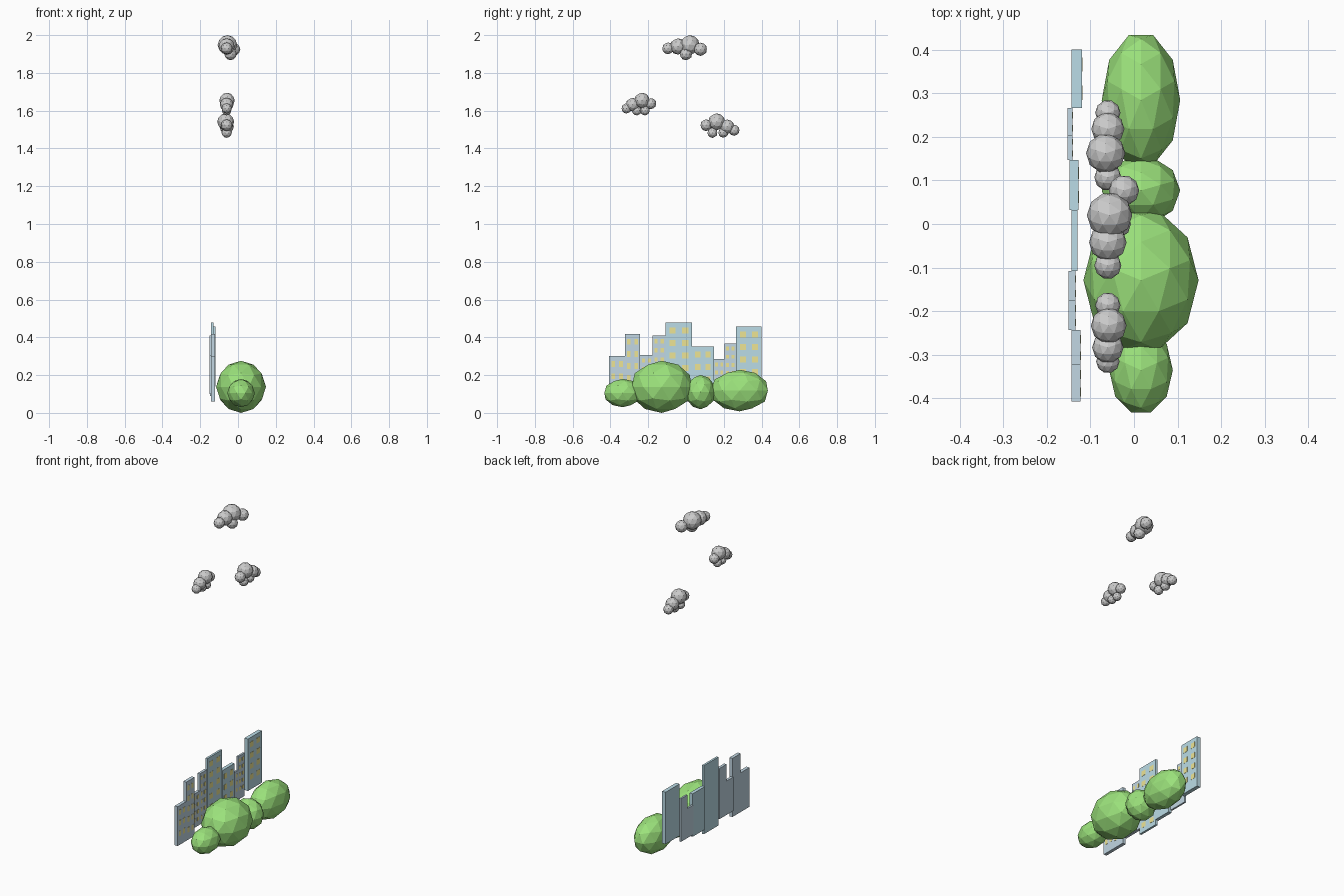
import bpy, bmesh, math
from mathutils import Matrix, Vector


def material(name, rgb):
    m = bpy.data.materials.new(name)
    m.diffuse_color = (*rgb, 1)
    return m


green = material("leaf_green", (0.33, 0.76, 0.20))
blue = material("wall_blue", (0.50, 0.72, 0.80))
grey_blue = material("wall_grey_blue", (0.54, 0.68, 0.77))
yellow = material("window_yellow", (0.85, 0.78, 0.30))


def finish(bm, name, mats=()):
    me = bpy.data.meshes.new(name)
    bm.to_mesh(me)
    bm.free()
    for m in mats:
        me.materials.append(m)
    ob = bpy.data.objects.new(name, me)
    bpy.context.collection.objects.link(ob)
    return ob


def add_ball(bm, centre, radii):
    mat = (Matrix.Translation(centre) @ Matrix.Diagonal((*radii, 1))
           @ Matrix.Rotation(math.radians(90), 4, 'Z'))
    bmesh.ops.create_icosphere(bm, subdivisions=2, radius=1, matrix=mat)


def add_box(bm, lo, hi, index=0):
    lo, hi = Vector(lo), Vector(hi)
    mat = Matrix.Translation((lo + hi) / 2) @ Matrix.Diagonal((*(hi - lo), 1))
    verts = bmesh.ops.create_cube(bm, size=1, matrix=mat)["verts"]
    for f in {f for v in verts for f in v.link_faces}:
        f.material_index = index


# Bushes: low-poly stretched balls in a row (y, z, radii)
bushes = [
    (-0.335, 0.105, (0.073, 0.102, 0.075)),
    (-0.129, 0.138, (0.132, 0.167, 0.138)),
    (0.077, 0.110, (0.090, 0.079, 0.091)),
    (0.284, 0.118, (0.090, 0.157, 0.110)),
]
for i, (y, z, radii) in enumerate(bushes):
    bm = bmesh.new()
    add_ball(bm, (0.016, y, z), radii)
    finish(bm, f"bush_{i + 1}", [green])

# Clouds: clusters of balls (x, y, z, radius)
clouds = {
    "cloud_high": [(-0.06, -0.095, 1.93, 0.031), (-0.06, -0.042, 1.94, 0.043),
                   (-0.056, 0.02, 1.948, 0.052), (-0.023, 0.077, 1.925, 0.035),
                   (-0.04, 0.0, 1.90, 0.033)],
    "cloud_left": [(-0.06, -0.315, 1.612, 0.027), (-0.06, -0.283, 1.632, 0.036),
                   (-0.058, -0.233, 1.654, 0.041), (-0.06, -0.186, 1.637, 0.029),
                   (-0.06, -0.26, 1.60, 0.025), (-0.06, -0.217, 1.60, 0.025)],
    "cloud_right": [(-0.06, 0.107, 1.523, 0.031), (-0.065, 0.162, 1.541, 0.045),
                    (-0.06, 0.218, 1.515, 0.038), (-0.06, 0.255, 1.496, 0.029),
                    (-0.06, 0.14, 1.483, 0.027), (-0.06, 0.198, 1.484, 0.027)],
}
for name, balls in clouds.items():
    bm = bmesh.new()
    for x, y, z, r in balls:
        add_ball(bm, (x, y, z), (r, r, r))
    finish(bm, name)

# Skyline: thin slabs with two columns of windows on the +x face
# (y0, y1, x0, x1, bottom, top, row pitch, material)
towers = [
    (-0.407, -0.323, -0.143, -0.123, 0.06, 0.300, 0.064, grey_blue),
    (-0.323, -0.243, -0.143, -0.123, 0.06, 0.418, 0.064, grey_blue),
    (-0.243, -0.177, -0.150, -0.134, 0.10, 0.307, 0.045, grey_blue),
    (-0.177, -0.108, -0.150, -0.134, 0.10, 0.410, 0.048, grey_blue),
    (-0.108, 0.032, -0.143, -0.130, 0.06, 0.478, 0.066, blue),
    (0.032, 0.147, -0.148, -0.127, 0.09, 0.352, 0.066, blue),
    (0.147, 0.203, -0.152, -0.141, 0.105, 0.285, 0.043, grey_blue),
    (0.203, 0.266, -0.152, -0.141, 0.105, 0.368, 0.043, grey_blue),
    (0.266, 0.400, -0.143, -0.119, 0.14, 0.457, 0.066, blue),
]
for i, (y0, y1, x0, x1, zb, zt, pitch, mat) in enumerate(towers):
    bm = bmesh.new()
    add_box(bm, (x0, y0, zb), (x1, y1, zt))
    w, h = (y1 - y0) * 0.12, pitch * 0.24
    for row in range(int((zt - zb - pitch * 0.2) / pitch)):
        z = zt - pitch * (0.65 + row)
        for t in (0.26, 0.74):
            y = y0 + (y1 - y0) * t
            add_box(bm, (x1 - 0.001, y - w, z - h), (x1 + 0.001, y + w, z + h), 1)
    finish(bm, f"building_{i + 1}", [mat, yellow])
